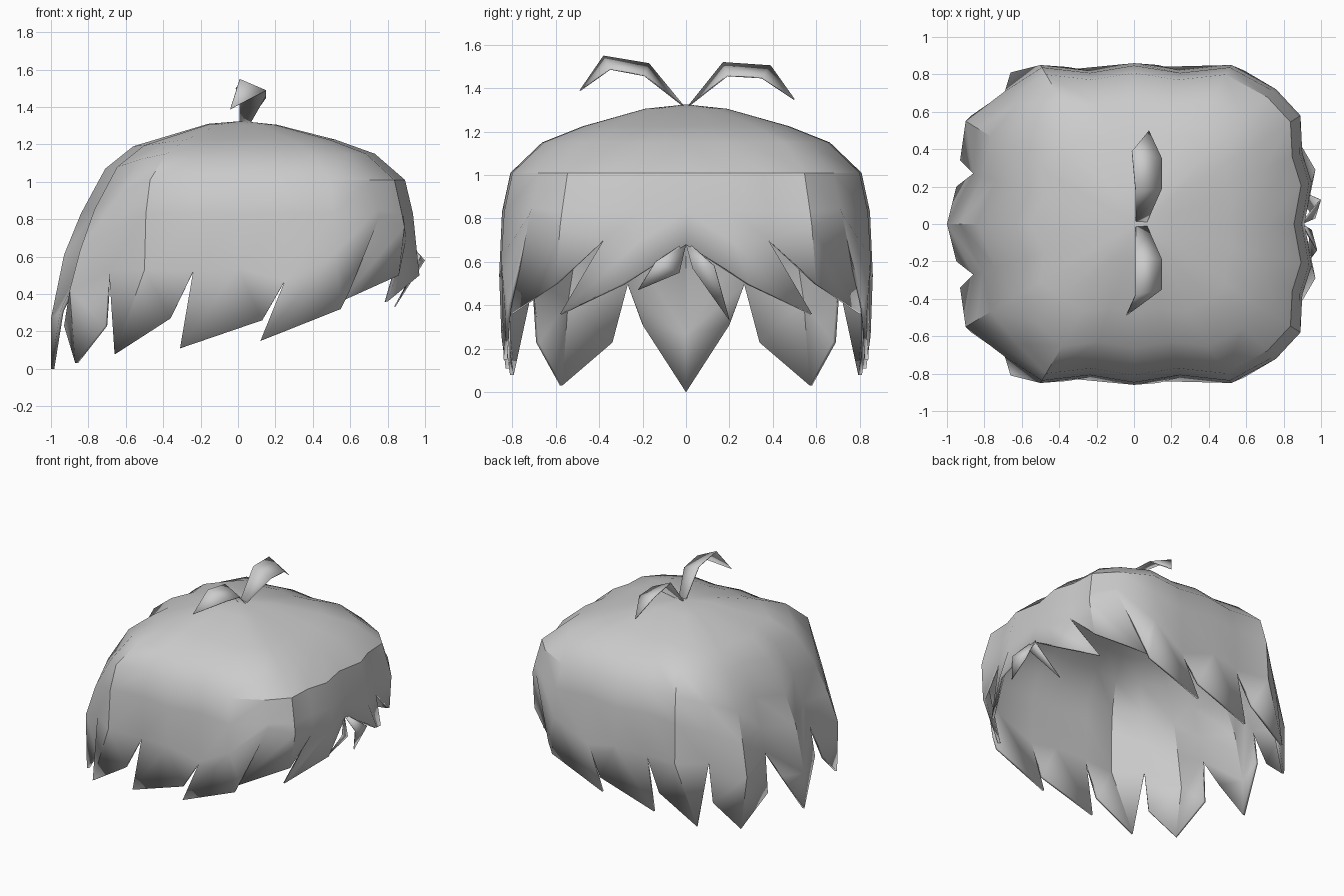
import bpy, bmesh
from mathutils import Vector

if "Cube" in bpy.data.objects:
    bpy.data.objects.remove(bpy.data.objects["Cube"])

CROWN = (0.02, 0, 1.325)
# (horizontal scale, height) down each column: sides/front and back
SIDE = [(.22, 1.305), (.55, 1.225), (.77, 1.15), (.94, 1.01), (.985, .83)]
BACK = [(.16, 1.31), (.56, 1.19), (.71, 1.07), (.84, .83), (.93, .61)]


def finish(name, bm, thick):
    me = bpy.data.meshes.new(name)
    bmesh.ops.remove_doubles(bm, verts=bm.verts, dist=0.002)
    bmesh.ops.recalc_face_normals(bm, faces=bm.faces)
    bm.to_mesh(me)
    bm.free()
    ob = bpy.data.objects.new(name, me)
    bpy.context.collection.objects.link(ob)
    bpy.context.view_layer.objects.active = ob
    ob.select_set(True)
    bpy.ops.object.shade_smooth_by_angle(angle=0.6)
    ob.select_set(False)
    if thick:
        mod = ob.modifiers.new("thickness", 'SOLIDIFY')
        mod.thickness = thick
        mod.offset = -1
    return ob


def column(p):
    """Points from the crown down to p, following the dome profile."""
    b = min(1, max(0, (-p[0] - .55) / .4))
    pts = []
    for (s, z), (sb, zb) in zip(SIDE, BACK):
        s, z = s + (sb - s) * b, z + (zb - z) * b
        pts.append(Vector((p[0] * s, p[1] * s, max(z, p[2] + .03))))
    return pts + [Vector(p)]


def add_lock(bm, n1, mid, n2, hem, sy):
    """Lock between two notches; hem points fan out below its middle."""
    def v(p):
        return bm.verts.new((p[0], p[1] * sy, p[2]))
    top = v(CROWN)
    cols = [[v(q) for q in column(p)] for p in (n1, mid, n2)]
    if n2 == mid:
        cols.pop()
    for a, b in zip(cols, cols[1:]):
        bm.faces.new((top, a[0], b[0]))
        for i in range(len(a) - 1):
            bm.faces.new((a[i], a[i + 1], b[i + 1], b[i]))
    m = cols[1][-1]
    ring = [cols[0][-1]] + [v(p) for p in hem]
    if n2 != mid:
        ring.append(cols[2][-1])
    for a, b in zip(ring, ring[1:]):
        bm.faces.new((m, a, b))


# Notches from the front centre round to the back, one half
F0, F1, F2 = (.91, 0, .68), (.90, .38, .70), (.76, .72, .82)
S1, S2, S3 = (.25, .82, .47), (-.24, .82, .52), (-.69, .71, .53)
B1, BC = (-.86, .27, .5), (-1, 0, .27)
locks = [
    (F0, (.95, .22, .69), F1, [(.97, .29, .5), (.80, .58, .36)]),
    (F1, (.89, .58, .76), F2, [(.86, .60, .5), (.55, .81, .36)]),
    (F2, (.52, .85, .62), S1, [(.59, .82, .40), (.55, .83, .32), (.12, .84, .15)]),
    (S1, (0, .86, .54), S2, [(.13, .85, .26), (-.31, .83, .11)]),
    (S2, (-.50, .85, .53), S3, [(-.36, .84, .27), (-.66, .81, .08)]),
    (S3, (-.90, .55, .42), B1, [(-.71, .69, .23), (-.87, .58, .03), (-.93, .34, .23)]),
    (B1, BC, BC, [(-.95, .2, .31), (-1, 0, 0)]),
]
bm = bmesh.new()
for sy in (1, -1):
    for lock in locks:
        add_lock(bm, *lock, sy)
finish("hair_cap", bm, .018)


def strand(name, pairs, tip):
    """Flat tapering strip ending in a point."""
    bm = bmesh.new()
    rows = [[bm.verts.new(p) for p in pr] for pr in pairs]
    for a, b in zip(rows, rows[1:]):
        bm.faces.new((a[0], a[1], b[1], b[0]))
    bm.faces.new((rows[-1][0], rows[-1][1], bm.verts.new(tip)))
    finish(name, bm, .006)


# Two loose strands sprouting from the crown
strand("top_strand_back", [((.01, .01, 1.32), (.07, .01, 1.32)),
                           ((.01, .17, 1.52), (.15, .19, 1.46)),
                           ((-.01, .39, 1.505), (.15, .35, 1.45))], (.08, .5, 1.35))
strand("top_strand_front", [((.01, -.01, 1.32), (.07, -.01, 1.32)),
                            ((.01, -.17, 1.515), (.15, -.19, 1.46)),
                            ((.01, -.38, 1.55), (.15, -.35, 1.49))], (-.04, -.49, 1.39))
# Small curled strands hanging at the middle of the fringe
strand("fringe_strand_right", [((.90, 0, .68), (.91, .02, .68)),
                               ((.97, .03, .57), (1.0, .13, .58))], (.84, .2, .33))
strand("fringe_strand_left", [((.90, 0, .68), (.91, -.02, .68)),
                              ((.95, -.03, .55), (.98, -.14, .6))], (.92, -.22, .47))
